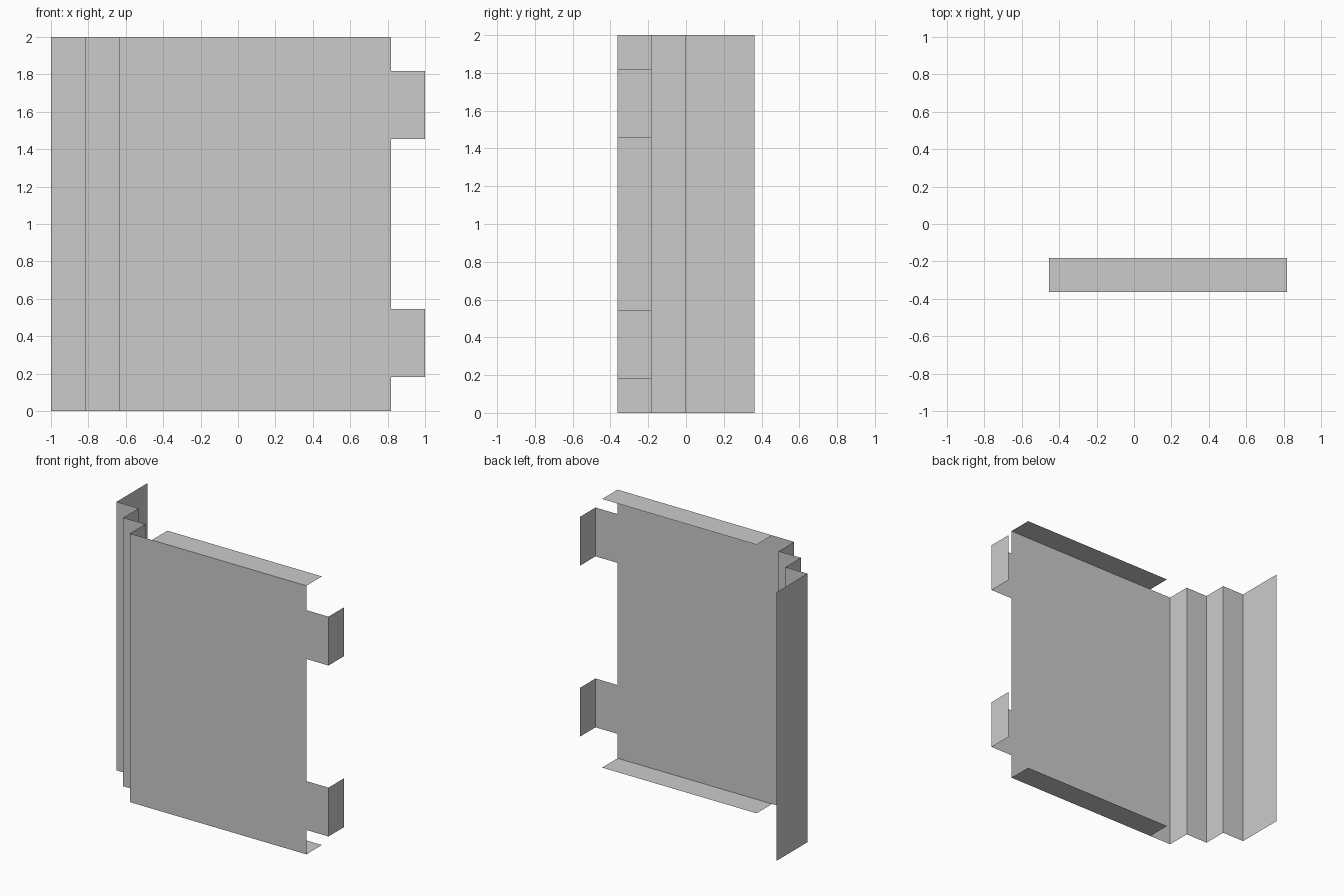
import bpy

if "Cube" in bpy.data.objects:
    bpy.data.objects.remove(bpy.data.objects["Cube"])

U = 2 / 11          # sheet-metal module: every fold is a multiple of this
H = 2.0             # panel height
FRONT = -2 * U      # y of the front face


def sheet(name, path, vec):
    """Extrude an open polyline of 3D points along vec into a folded thin sheet."""
    n = len(path)
    verts = list(path) + [tuple(a + b for a, b in zip(p, vec)) for p in path]
    faces = [(i, i + 1, n + i + 1, n + i) for i in range(n - 1)]
    mesh = bpy.data.meshes.new(name)
    mesh.from_pydata(verts, [], faces)
    mesh.update()
    obj = bpy.data.objects.new(name, mesh)
    bpy.context.collection.objects.link(obj)
    return obj


# Front panel with the stepped folds and rear flange on its left side
profile = [(-5.5, 2), (-5.5, 0), (-4.5, 0), (-4.5, -1),
           (-3.5, -1), (-3.5, -2), (4.5, -2)]
sheet("folded_panel", [(x * U, y * U, 0) for x, y in profile], (0, 0, H))

# Top and bottom lips folded back from the front panel
for name, z in (("bottom_lip", 0), ("top_lip", H)):
    sheet(name, [(-2.5 * U, FRONT, z), (4.5 * U, FRONT, z)], (0, U, 0))

# Two L-shaped tabs on the right edge
for name, z in (("lower_tab", U), ("upper_tab", 8 * U)):
    sheet(name, [(4.5 * U, FRONT, z), (5.5 * U, FRONT, z), (5.5 * U, -U, z)],
          (0, 0, 2 * U))
